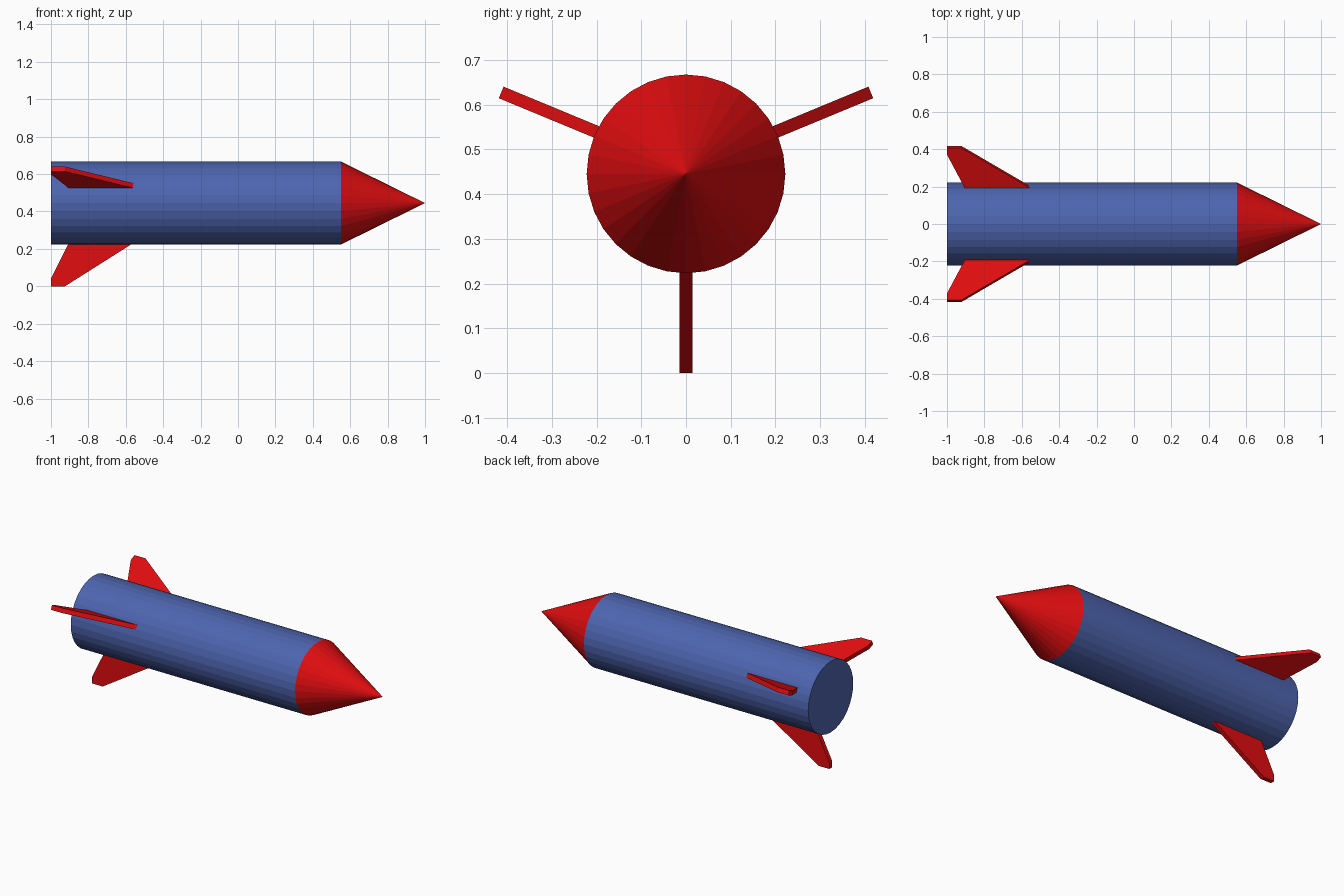
import bpy, bmesh, math
from mathutils import Matrix, Vector

if "Cube" in bpy.data.objects:
    bpy.data.objects.remove(bpy.data.objects["Cube"])

R, CZ, SIDES = 0.222, 0.445, 32
TAIL, SHOULDER, TIP = -1.0, 0.55, 1.0


def material(name, rgb):
    m = bpy.data.materials.new(name)
    m.diffuse_color = (*rgb, 1)
    m.use_nodes = True
    m.node_tree.nodes["Principled BSDF"].inputs["Base Color"].default_value = m.diffuse_color
    return m


red = material("red", (0.75, 0.004, 0.005))
blue = material("blue", (0.075, 0.13, 0.43))


def finish(name, bm, mat):
    bmesh.ops.recalc_face_normals(bm, faces=bm.faces)
    me = bpy.data.meshes.new(name)
    bm.to_mesh(me)
    bm.free()
    me.materials.append(mat)
    ob = bpy.data.objects.new(name, me)
    bpy.context.collection.objects.link(ob)
    return ob


def round_part(name, x0, x1, r_end, mat, caps):
    """Cylinder or cone lying along x."""
    bm = bmesh.new()
    bmesh.ops.create_cone(bm, cap_ends=caps, segments=SIDES, radius1=R,
                          radius2=r_end, depth=x1 - x0)
    bmesh.ops.transform(bm, verts=bm.verts, matrix=Matrix.Translation(
        ((x0 + x1) / 2, 0, CZ)) @ Matrix.Rotation(math.pi / 2, 4, 'Y'))
    bmesh.ops.remove_doubles(bm, verts=bm.verts, dist=1e-5)
    return finish(name, bm, mat)


# Body and nose
round_part("body", TAIL, SHOULDER, R, blue, True)
round_part("nose_cone", SHOULDER, TIP, 0, red, False)

# Swept fin outline: (x, distance inward from the fin tip)
OUTLINE = [(-0.49, 0.275), (-0.925, 0), (-1.0, 0), (-1.0, 0.04),
           (-0.91, 0.222), (-0.885, 0.275)]
THICK = 0.028


def fin(name, tip, angle):
    """Fin whose tip centre is at (y, z), pointing outward at the angle."""
    out = Vector((0, math.cos(angle), math.sin(angle)))
    side = Vector((0, -out.z, out.y)) * THICK
    bm = bmesh.new()
    base = Vector((0, *tip)) - side / 2
    face = bm.faces.new([bm.verts.new(base + Vector((x, 0, 0)) - out * d)
                         for x, d in OUTLINE])
    ext = bmesh.ops.extrude_face_region(bm, geom=[face], use_keep_orig=True)
    bmesh.ops.translate(bm, vec=side, verts=[
        v for v in ext["geom"] if isinstance(v, bmesh.types.BMVert)])
    finish(name, bm, red)


# Three fins
fin("bottom_fin", (0, 0), math.radians(-90))
fin("left_fin", (0.413, 0.627), math.radians(22.5))
fin("right_fin", (-0.413, 0.627), math.radians(157.5))
